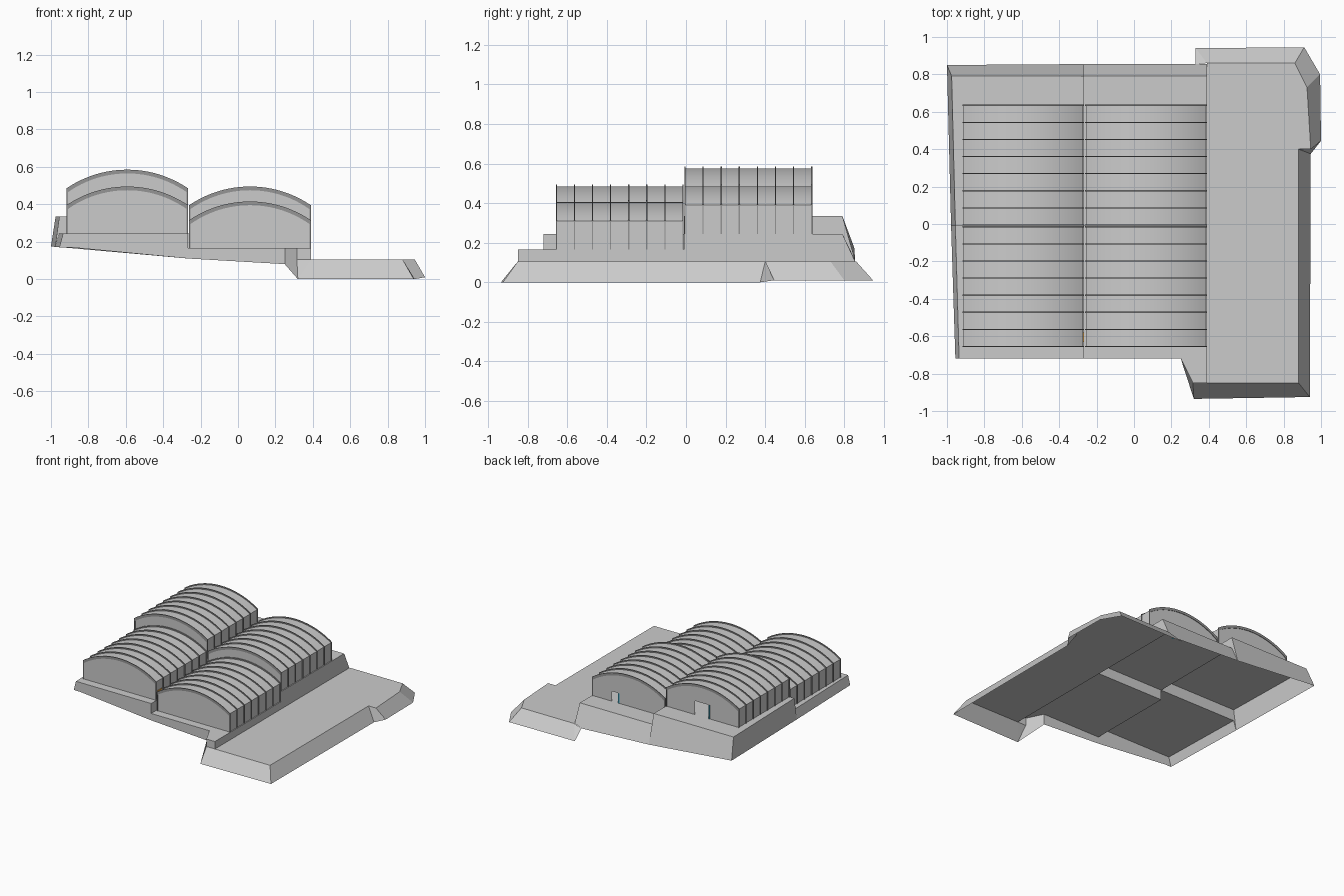
import bpy, bmesh, math

if "Cube" in bpy.data.objects:
    bpy.data.objects.remove(bpy.data.objects["Cube"])


def material(name, rgb):
    m = bpy.data.materials.new(name)
    m.diffuse_color = (*rgb, 1)
    m.use_nodes = True
    m.node_tree.nodes["Principled BSDF"].inputs["Base Color"].default_value = m.diffuse_color
    return m


DARK = material("dark_steel", (0.3, 0.3, 0.3))
TEAL = material("teal_paint", (0.05, 0.4, 0.55))
ORANGE = material("orange_paint", (0.8, 0.4, 0.08))


def make(name, polys, mat=None, smooth=False):
    """Mesh object from a list of polygons, welded where they meet."""
    bm = bmesh.new()
    for p in polys:
        bm.faces.new([bm.verts.new(v) for v in p])
    bmesh.ops.remove_doubles(bm, verts=bm.verts, dist=1e-4)
    bmesh.ops.recalc_face_normals(bm, faces=bm.faces)
    me = bpy.data.meshes.new(name)
    bm.to_mesh(me)
    bm.free()
    ob = bpy.data.objects.new(name, me)
    bpy.context.collection.objects.link(ob)
    if mat:
        me.materials.append(mat)
    if smooth:
        bpy.context.view_layer.objects.active = ob
        ob.select_set(True)
        bpy.ops.object.shade_smooth_by_angle(angle=math.radians(30))
        ob.select_set(False)
    return ob


def strip(a, b):
    return [[a[i], a[i + 1], b[i + 1], b[i]] for i in range(len(a) - 1)]


def at(pts, z):
    return [(x, y, z) for x, y in pts]


def box(name, x0, x1, y0, y1, z0, z1, mat):
    lo = at([(x0, y0), (x1, y0), (x1, y1), (x0, y1)], z0)
    hi = [(x, y, z1) for x, y, _ in lo]
    return make(name, strip(lo + lo[:1], hi + hi[:1]) + [lo, hi], mat)


# ---- ground levels
Z0, Z1, Z2, Z3 = 0.105, 0.165, 0.245, 0.335
MX, RX, MY, FY, BY = -0.267, 0.39, -0.01, -0.72, 0.79

# lower yard with sloping banks
top = at([(RX, -.85), (.88, -.85), (.88, .4), (.945, .4), (.925, .73), (.86, .86), (RX, .86)], Z0)
foot = [(.32, -.935, 0), (.94, -.925, 0), (.945, .375, 0), (1, .445, .01),
        (.995, .8, .01), (.91, .945, .01), (.33, .94, .01)]
make("yard", [top] + strip(top, foot))

# four stepped terraces
make("terrace_front_right", [at([(MX, FY), (.25, FY), (.315, -.85), (RX, -.85), (RX, MY), (MX, MY)], Z1)])
make("terrace_back_right", [at([(MX, MY), (RX, MY), (RX, BY), (MX, BY)], Z2)])
make("terrace_front_left", [at([(-.935, FY), (MX, FY), (MX, MY), (-.955, MY)], Z2)])
make("terrace_back_left", [at([(-.955, MY), (MX, MY), (MX, BY), (-.975, BY)], Z3)])

# retaining walls between the levels


def wall(name, p, q, lo, hi):
    make(name, [[(*p, lo), (*q, lo), (*q, hi), (*p, hi)]])


wall("yard_wall_front", (RX, -.85), (RX, MY), Z0, Z1)
wall("yard_wall_back", (RX, MY), (RX, BY), Z0, Z2)
wall("cross_wall_right", (MX, MY), (RX, MY), Z1, Z2)
wall("cross_wall_left", (-.955, MY), (MX, MY), Z2, Z3)
wall("middle_wall_front", (MX, FY), (MX, MY), Z1, Z2)
wall("middle_wall_back", (MX, MY), (MX, BY), Z2, Z3)

# outer banks: front, front corner, back, left
make("front_bank", [
    [(-.955, FY, .17), (-.9, FY, .17), (MX, FY, .11), (MX, FY, Z2), (-.935, FY, Z2)],
    [(MX, FY, .11), (.25, FY, .08), (.25, FY, Z1), (MX, FY, Z1)]])
make("corner_bank", [
    [(.25, FY, .08), (.32, -.935, 0), (.315, -.85, Z0), (.315, -.85, Z1), (.25, FY, Z1)],
    [(.315, -.85, Z0), (RX, -.85, Z0), (RX, -.85, Z1), (.315, -.85, Z1)],
    [(.32, -.935, 0), (RX, -.85, Z0), (.315, -.85, Z0)]])
make("back_bank", [
    [(MX, BY, Z3), (-.975, BY, Z3), (-1, .85, .175), (MX, .855, .11)],
    [(MX, BY, Z2), (RX, BY, Z2), (RX, .855, Z0), (.33, .855, .08), (MX, .855, .11)],
    [(MX, BY, Z2), (MX, BY, Z3), (MX, .855, .11)],
    [(RX, BY, Z0), (RX, BY, Z2), (RX, .855, Z0)],
    [(.33, .94, .01), (RX, .86, Z0), (.33, .855, .08)]])
make("left_bank", strip(
    [(-.975, BY, Z3), (-.955, MY, Z3), (-.955, MY, Z2), (-.935, FY, Z2)],
    [(-1, .85, .175), (-.978, MY, .172), (-.978, MY, .172), (-.955, FY, .17)]))

# ---- vaulted halls


def vault(cx, base, half, eave, peak, n=24):
    """Wall foot, arc and wall foot as (x, z) points."""
    s = peak - eave
    r = (half * half + s * s) / (2 * s)
    a = math.asin(half / r)
    arc = [(cx + r * math.sin(-a + 2 * a * i / n),
            base + peak - r + r * math.cos(-a + 2 * a * i / n)) for i in range(n + 1)]
    return [(cx - half, base)] + arc + [(cx + half, base)]


def put(pts, y):
    return [(x, y, z) for x, z in pts]


def hall(name, cx, base, y0, y1, door=None):
    shell = vault(cx, base, .319, .145, .24)
    a, b = y0 + .004, y1 - .004
    make(name + "_shell", strip(put(shell, a), put(shell, b)), smooth=True)
    make(name + "_front_gable", [put(shell, a)])
    back = list(shell)
    if door:
        dx, w, h = door
        back += [(dx + w / 2, base), (dx + w / 2, base + h), (dx - w / 2, base + h), (dx - w / 2, base)]
        box(name + "_door_jamb", dx - w / 2, dx - w / 2 + .012, b - .03, b + .002, base, base + h, TEAL)
    make(name + "_back_gable", [put(back, b)])
    # eight portal frames standing slightly proud of the shell
    outer = vault(cx, base, .325, .15, .25)
    inner = vault(cx, base, .317, .13, .23)
    polys = []
    for i in range(8):
        y = y0 + .003 + (y1 - y0 - .006) * i / 7
        rings = [put(p, y + d) for p, d in
                 ((outer, -.003), (outer, .003), (inner, .003), (inner, -.003))]
        for k in range(4):
            polys += strip(rings[k], rings[(k + 1) % 4])
    make(name + "_frames", polys, DARK, smooth=True)


LX, CX = -.592, .064
hall("hall_front_left", LX, Z2, -.658, -.012)
hall("hall_front_right", CX, Z1, -.658, -.012)
hall("hall_back_left", LX, Z3, -.008, .638, (-.59, .13, .11))
hall("hall_back_right", CX, Z2, -.008, .638, (.18, .07, .08))

# small orange side door in the gap between the front halls
box("side_door", -.274, -.268, -.63, -.58, Z2, Z2 + .07, ORANGE)
